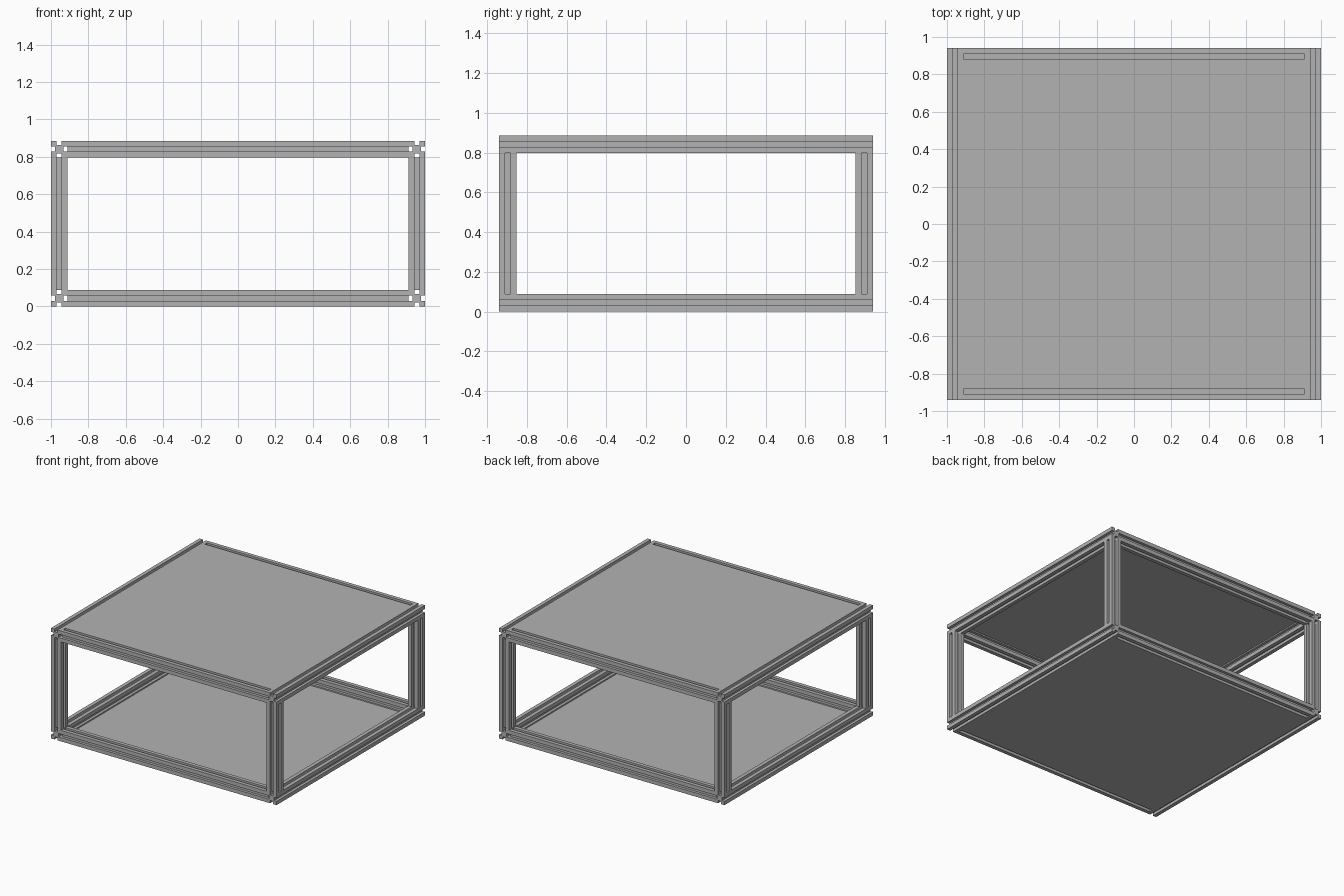
import bpy, bmesh
from mathutils import Vector

cube = bpy.data.objects.get("Cube")
if cube:
    bpy.data.objects.remove(cube, do_unlink=True)

HX, HY, H = 1.0, 0.94, 0.885      # half width, half depth, height
W = 0.088                         # profile width
OUT, SLOT, DEEP = W / 2, 0.0135, 0.022
PLATE = 0.02

grey = bpy.data.materials.new("aluminium grey")
grey.use_nodes = True
colour = (0.45, 0.45, 0.45, 1)
grey.diffuse_color = colour
grey.node_tree.nodes["Principled BSDF"].inputs["Base Color"].default_value = colour


def finish(name, bm):
    bmesh.ops.recalc_face_normals(bm, faces=bm.faces)
    mesh = bpy.data.meshes.new(name)
    bm.to_mesh(mesh)
    bm.free()
    mesh.materials.append(grey)
    obj = bpy.data.objects.new(name, mesh)
    bpy.context.collection.objects.link(obj)


def slotted_section():
    """Square section with one slot in each side, by turning one side."""
    side = [(-OUT, OUT), (-SLOT, OUT), (-SLOT, OUT - DEEP),
            (SLOT, OUT - DEEP), (SLOT, OUT)]
    points = []
    for turn in range(4):
        points += side
        side = [(b, -a) for a, b in side]
    return points


def beam(name, axis, centre, length):
    """Slotted bar of the given length along axis 0, 1 or 2."""
    bm = bmesh.new()
    verts = []
    for a, b in slotted_section():
        p = [a, b]
        p.insert(axis, -length / 2)
        verts.append(bm.verts.new(Vector(p) + Vector(centre)))
    face = bm.faces.new(verts)
    new = bmesh.ops.extrude_face_region(bm, geom=[face])["geom"]
    move = Vector((0, 0, 0))
    move[axis] = length
    bmesh.ops.translate(bm, vec=move,
                        verts=[v for v in new if isinstance(v, bmesh.types.BMVert)])
    finish(name, bm)


def plate(name, z):
    bm = bmesh.new()
    bmesh.ops.create_cube(bm, size=1)
    bmesh.ops.scale(bm, vec=(2 * (HX - W), 2 * (HY - W), PLATE), verts=bm.verts)
    bmesh.ops.translate(bm, vec=(0, 0, z), verts=bm.verts)
    finish(name, bm)


# Upper and lower frames with flush plates
for level, z, plate_z in (("lower", OUT, PLATE / 2), ("upper", H - OUT, H - PLATE / 2)):
    for side, s in (("left", 1), ("right", -1)):
        beam(f"{level}_{side}_rail", 1, (s * (HX - OUT), 0, z), 2 * HY)
    for side, s in (("front", -1), ("back", 1)):
        beam(f"{level}_{side}_rail", 0, (0, s * (HY - OUT), z), 2 * (HX - W))
    plate(f"{level}_plate", plate_z)

# Corner posts between the frames
for fb, sy in (("front", -1), ("back", 1)):
    for lr, sx in (("left", 1), ("right", -1)):
        beam(f"{fb}_{lr}_post", 2, (sx * (HX - OUT), sy * (HY - OUT), H / 2), H - 2 * W)
